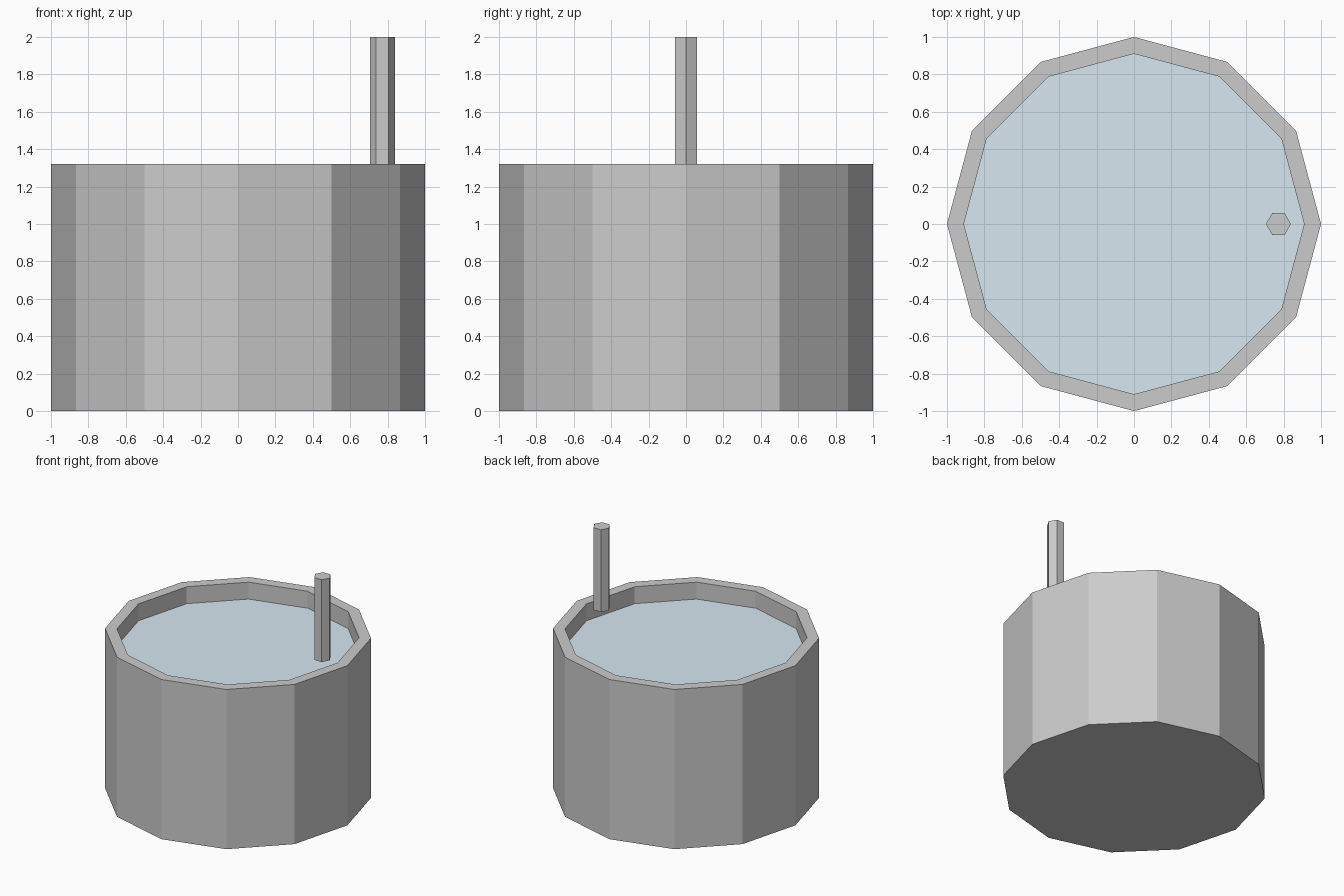
import bpy, bmesh
from math import cos, sin, pi

if "Cube" in bpy.data.objects:
    bpy.data.objects.remove(bpy.data.objects["Cube"])


def lathe(name, profile, sides, centre_x=0.0):
    """Flat-faced solid of revolution; the profile runs from bottom to top as (radius, z)."""
    bm = bmesh.new()
    rings = [[bm.verts.new((centre_x + r * cos(2 * pi * i / sides),
                            r * sin(2 * pi * i / sides), z))
              for i in range(sides)] for r, z in profile]
    for low, high in zip(rings, rings[1:]):
        for i in range(sides):
            j = (i + 1) % sides
            bm.faces.new((low[i], low[j], high[j], high[i]))
    # cap both ends
    if len(rings) > 1:
        bm.faces.new(rings[0][::-1])
    bm.faces.new(rings[-1])
    mesh = bpy.data.meshes.new(name)
    bm.to_mesh(mesh)
    bm.free()
    obj = bpy.data.objects.new(name, mesh)
    bpy.context.collection.objects.link(obj)
    return obj


# Open tank: outer wall, rim, inner wall and floor
lathe("tank", [(1.0, 0.0), (1.0, 1.32), (0.91, 1.32), (0.91, 0.08)], 12)

# Water surface a little below the rim
water = lathe("water_surface", [(0.91, 1.18)], 12)
mat = bpy.data.materials.new("water")
mat.diffuse_color = (0.68, 0.80, 0.88, 1.0)
mat.use_nodes = True
mat.node_tree.nodes["Principled BSDF"].inputs["Base Color"].default_value = mat.diffuse_color
water.data.materials.append(mat)

# Hexagonal pipe standing at rim height
lathe("pipe", [(0.067, 1.32), (0.067, 2.0)], 6, centre_x=0.772)
